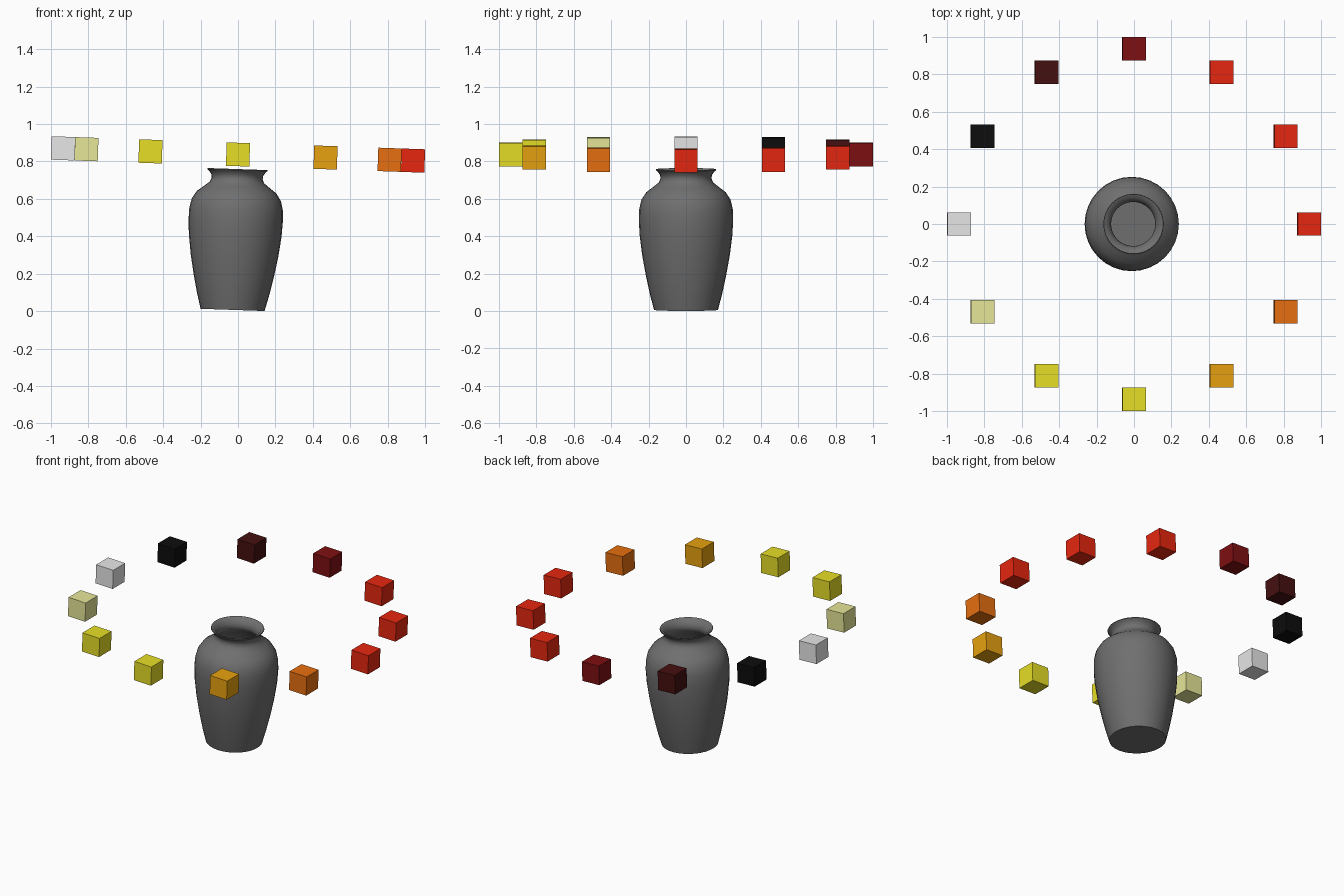
import bpy, bmesh
from math import radians, cos, sin, pi
from mathutils import Matrix, Vector

old = bpy.data.objects.get("Cube")
if old:
    bpy.data.objects.remove(old, do_unlink=True)

RING_HEIGHT = 0.837
RING_RADIUS = 0.936
CUBE_SIZE = 0.125
SIDES = 32
# The whole set leans slightly about the ring centre
TILT = Matrix.Translation((0, 0, RING_HEIGHT)) @ Matrix.Rotation(radians(2), 4, 'Y')


def material(name, *rgb):
    mat = bpy.data.materials.new(name)
    mat.use_nodes = True
    mat.diffuse_color = (*rgb, 1)
    mat.node_tree.nodes["Principled BSDF"].inputs["Base Color"].default_value = (*rgb, 1)
    return mat


clay = material("clay_grey", 0.16, 0.16, 0.16)
red = material("red", 0.8, 0.02, 0.005)
orange = material("orange", 0.8, 0.16, 0.005)
amber = material("amber", 0.8, 0.36, 0.005)
yellow = material("yellow", 0.8, 0.74, 0.02)
khaki = material("khaki", 0.8, 0.8, 0.32)
white = material("white", 0.8, 0.8, 0.8)
black = material("black", 0.004, 0.004, 0.004)
dark_brown = material("dark_brown", 0.06, 0.005, 0.005)
maroon = material("maroon", 0.21, 0.005, 0.006)


def add_object(name, bm, mat, matrix):
    mesh = bpy.data.meshes.new(name)
    bm.to_mesh(mesh)
    bm.free()
    mesh.materials.append(mat)
    obj = bpy.data.objects.new(name, mesh)
    bpy.context.collection.objects.link(obj)
    obj.matrix_world = matrix
    return obj


# Vase: outer wall from base to lip, then the inner wall down to the floor
profile = [
    (0, 0), (0.171, 0), (0.192, 0.08), (0.214, 0.18), (0.234, 0.29),
    (0.248, 0.40), (0.252, 0.48), (0.25, 0.54), (0.238, 0.59),
    (0.212, 0.63), (0.172, 0.66), (0.145, 0.682), (0.136, 0.703),
    (0.139, 0.722), (0.15, 0.738), (0.161, 0.748), (0.159, 0.753),
    (0.138, 0.745), (0.123, 0.72), (0.118, 0.70), (0.126, 0.675),
    (0.16, 0.643), (0.20, 0.61), (0.228, 0.56), (0.232, 0.48),
    (0.214, 0.29), (0.174, 0.09), (0.152, 0.03), (0, 0.03),
]
bm = bmesh.new()
verts = [bm.verts.new((r, 0, z)) for r, z in profile]
edges = [bm.edges.new(pair) for pair in zip(verts, verts[1:])]
bmesh.ops.spin(bm, geom=verts + edges, cent=(0, 0, 0), axis=(0, 0, 1),
               angle=2 * pi, steps=SIDES, use_duplicate=False)
bmesh.ops.remove_doubles(bm, verts=bm.verts, dist=0.0005)
bmesh.ops.recalc_face_normals(bm, faces=bm.faces)
vase = add_object("vase", bm, clay,
                  TILT @ Matrix.Translation((0, 0, 0.006 - RING_HEIGHT)))
bpy.ops.object.select_all(action='DESELECT')
vase.select_set(True)
bpy.context.view_layer.objects.active = vase
bpy.ops.object.shade_smooth_by_angle(angle=radians(40))

# Ring of coloured cubes, counter-clockwise from the left side
ring = [red, red, red, maroon, dark_brown, black,
        white, khaki, yellow, yellow, amber, orange]
for i, mat in enumerate(ring):
    a = 2 * pi * i / len(ring)
    bm = bmesh.new()
    bmesh.ops.create_cube(bm, size=CUBE_SIZE)
    spot = Vector((RING_RADIUS * cos(a), RING_RADIUS * sin(a), 0))
    add_object(f"ring_cube_{i + 1}", bm, mat, TILT @ Matrix.Translation(spot))
